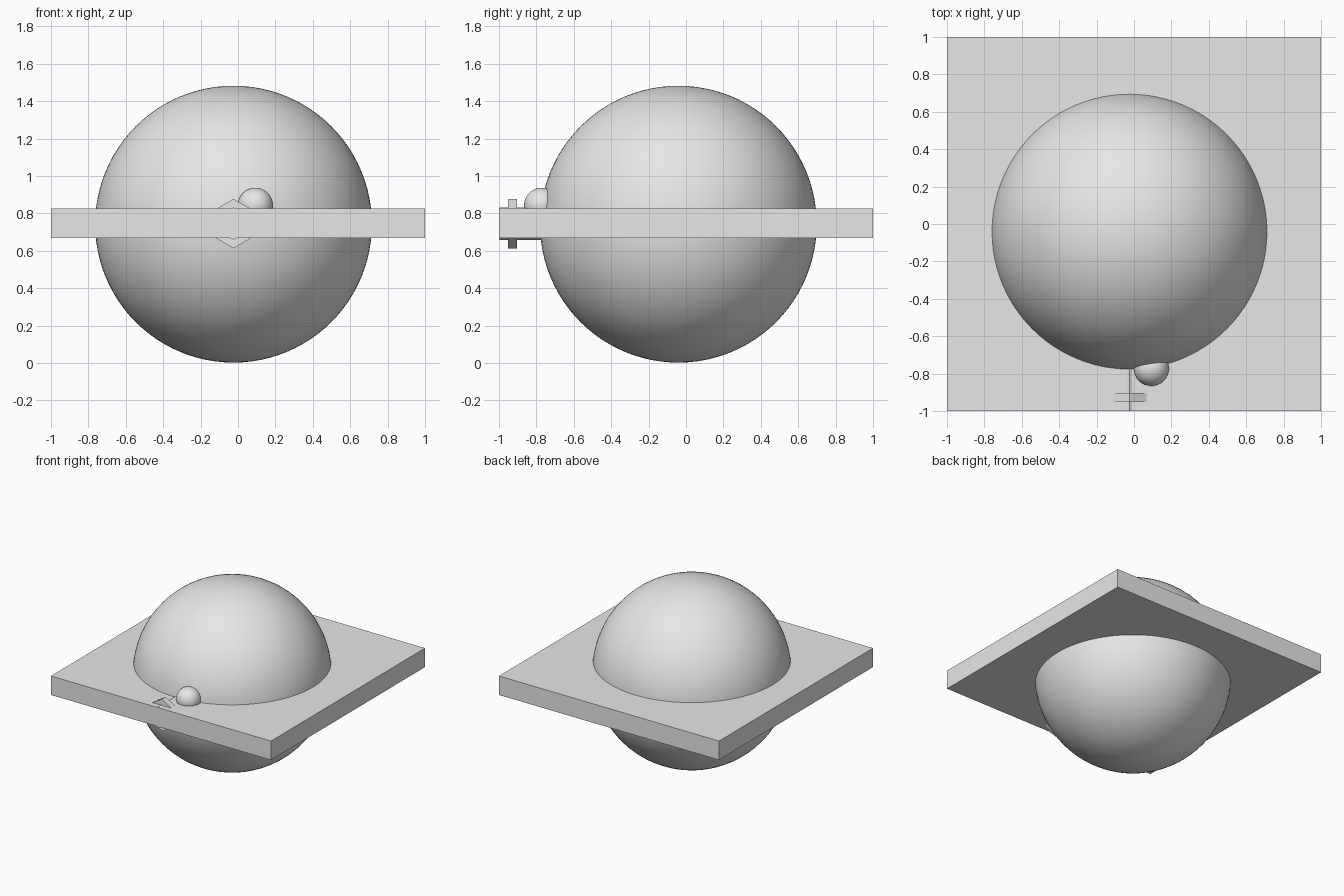
import bpy
import math

if "Cube" in bpy.data.objects:
    bpy.data.objects.remove(bpy.data.objects["Cube"], do_unlink=True)

# One plain grey for everything
grey = bpy.data.materials.new("light_grey")
grey.use_nodes = True
colour = (0.8, 0.8, 0.8, 1)
grey.diffuse_color = colour
grey.node_tree.nodes["Principled BSDF"].inputs["Base Color"].default_value = colour


def finish(name):
    obj = bpy.context.object
    obj.name = name
    obj.data.materials.append(grey)
    return obj


def ball(name, centre, radius):
    bpy.ops.mesh.primitive_uv_sphere_add(segments=96, ring_count=48, radius=radius, location=centre)
    bpy.ops.object.shade_smooth()
    return finish(name)


def hex_bar(name, radius, front, back):
    # Six-sided prism along y with a corner pointing straight up
    bpy.ops.mesh.primitive_cylinder_add(
        vertices=6, radius=radius, depth=back - front,
        location=(-0.024, (front + back) / 2, 0.745), rotation=(math.pi / 2, 0, 0))
    return finish(name)


# Square plate around the middle
bpy.ops.mesh.primitive_cube_add(size=1, location=(0, 0, 0.747))
plate = finish("plate")
plate.scale = (2, 2, 0.156)

# Large globe and the small ball beside it
ball("globe", (-0.024, -0.041, 0.742), 0.742 - 0.002)
ball("small_ball", (0.093, -0.772, 0.843), 0.0935)

# Hexagonal rod and collar, mostly buried in the plate
hex_bar("rod", 0.087, -0.998, -0.7)
hex_bar("collar", 0.132, -0.952, -0.904)
